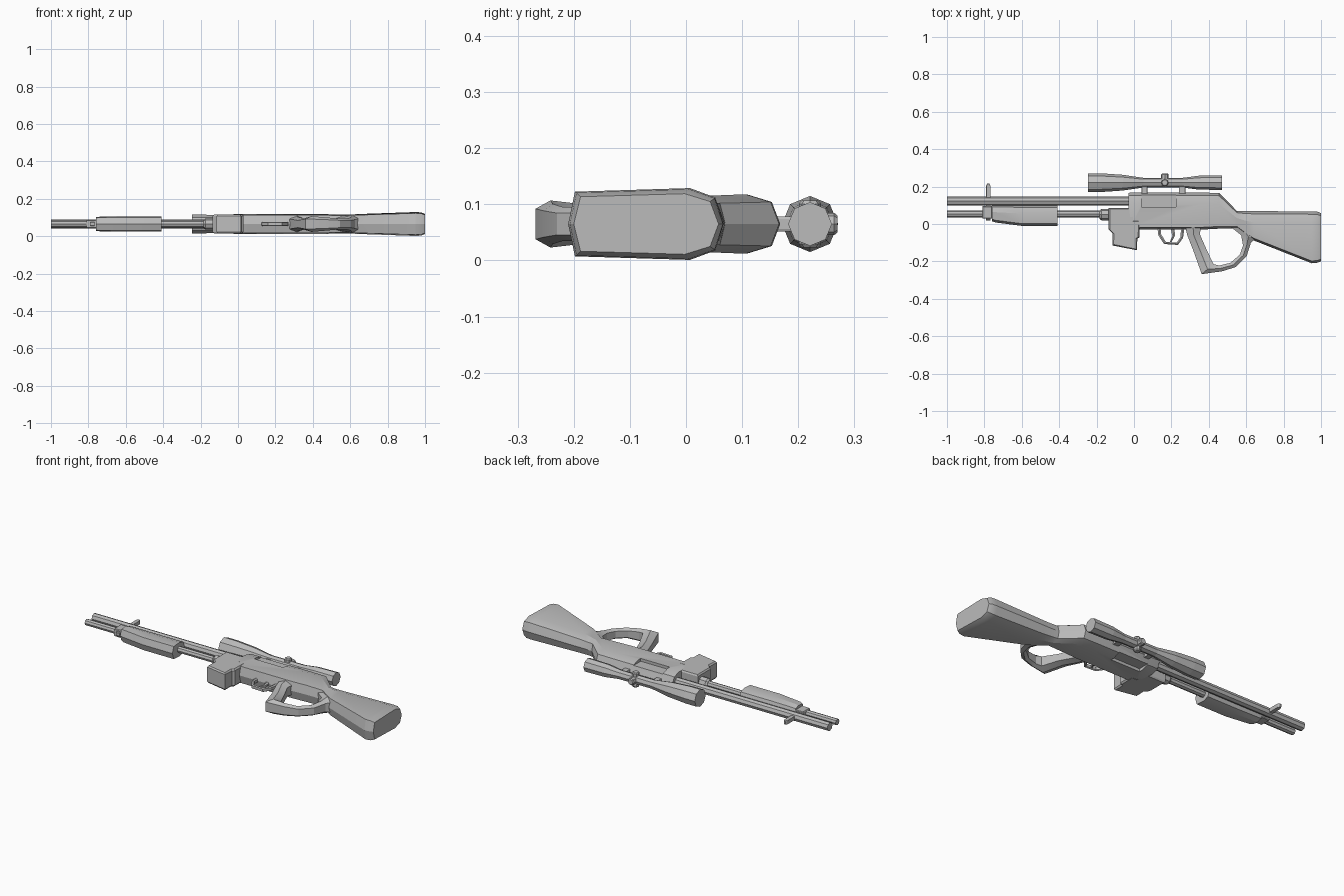
import bpy, bmesh, math
from mathutils import Vector

old = bpy.data.objects.get("Cube")
if old:
    bpy.data.objects.remove(old, do_unlink=True)

C = 0.065  # height of the model's middle plane

grey = bpy.data.materials.new("plain grey")
grey.use_nodes = True
grey.diffuse_color = (0.5, 0.5, 0.5, 1)
bsdf = next(n for n in grey.node_tree.nodes if n.type == 'BSDF_PRINCIPLED')
bsdf.inputs["Base Color"].default_value = (0.5, 0.5, 0.5, 1)


def skin(name, rings, smooth=True):
    """Join equal rings of points into a closed solid."""
    bm = bmesh.new()
    rows = [[bm.verts.new((x, y, z + C)) for x, y, z in r] for r in rings]
    n = len(rows[0])
    for a, b in zip(rows, rows[1:]):
        for i in range(n):
            j = (i + 1) % n
            bm.faces.new((a[i], a[j], b[j], b[i]))
    bm.faces.new(rows[0])
    bm.faces.new(rows[-1])
    bmesh.ops.recalc_face_normals(bm, faces=bm.faces)
    mesh = bpy.data.meshes.new(name)
    bm.to_mesh(mesh)
    bm.free()
    mesh.materials.append(grey)
    ob = bpy.data.objects.new(name, mesh)
    bpy.context.collection.objects.link(ob)
    bpy.context.view_layer.objects.active = ob
    for o in bpy.context.selected_objects:
        o.select_set(False)
    ob.select_set(True)
    if smooth:
        bpy.ops.object.shade_smooth_by_angle(angle=math.radians(22))
    return ob


def body(name, sections):
    """Loft along x; each section is x, top, bottom, half width."""
    rings = []
    for x, t, b, h in sections:
        c = min(0.06, 0.4 * (t - b))
        half = [(t - c * 0.25, 0.74 * h), (t - c, h), (b + 0.012, 0.9 * h)]
        rings.append([(x, t, 0)] + [(x, y, z) for y, z in half] + [(x, b, 0)]
                     + [(x, y, -z) for y, z in reversed(half)])
    return skin(name, rings)


def tube(name, profile, y, sides=8, axis='x', at=0.0):
    """Turned part: profile of (position, radius) along x, y or z."""
    rings = []
    for p, r in profile:
        ring = []
        for i in range(sides):
            a = math.tau * i / sides
            u, v = r * math.cos(a), r * math.sin(a)
            ring.append({'x': (p, y + u, v), 'y': (at + u, p, v),
                         'z': (at + u, y + v, p)}[axis])
        rings.append(ring)
    return skin(name, rings, smooth=False)


def prism(name, points, h, edge=0.006):
    """Side outline extruded across the middle plane, edges chamfered."""
    mid = sum((Vector(p) for p in points), Vector((0, 0))) / len(points)
    rings = []
    for z, inset in ((-h, edge), (edge - h, 0), (h - edge, 0), (h, edge)):
        ring = []
        for p in points:
            d = Vector(p) - mid
            q = mid + d * (1 - inset / d.length)
            ring.append((q.x, q.y, z))
        rings.append(ring)
    return skin(name, rings, smooth=False)


def box(name, x0, x1, y0, y1, h, edge=0.004):
    return prism(name, [(x0, y0), (x1, y0), (x1, y1), (x0, y1)], h, edge)


def ribbon(name, stations):
    """Bent bar: each station is outer point, inner point, half width."""
    rings = []
    for o, i, h in stations:
        o, i = Vector(o), Vector(i)
        m = (o + i) / 2
        pts = [(o, -0.65), (m, -1), (i, -0.65), (i, 0.65), (m, 1), (o, 0.65)]
        rings.append([(p.x, p.y, k * h) for p, k in pts])
    return skin(name, rings)


# Receiver flowing back into the stock
receiver = body("receiver_and_stock", [
    (-0.03, 0.165, -0.03, 0.050), (-0.02, 0.168, -0.03, 0.053),
    (0.36, 0.168, -0.03, 0.053), (0.455, 0.166, -0.025, 0.053),
    (0.55, 0.070, -0.025, 0.050), (0.59, 0.069, -0.055, 0.050),
    (0.64, 0.069, -0.088, 0.053), (0.95, 0.067, -0.210, 0.064),
    (0.98, 0.066, -0.207, 0.062), (1.0, 0.058, -0.200, 0.054)])

# Shallow ports cut into both sides near the top
for side in (-1, 1):
    cutter = skin("port_cutter", [
        [(x, y, side * z) for x, y in
         ((0.04, 0.09), (0.225, 0.09), (0.225, 0.3), (0.04, 0.3))]
        for z in (0.036, 0.1)], smooth=False)
    cutter.hide_render = True
    mod = receiver.modifiers.new("port", 'BOOLEAN')
    mod.operation, mod.solver, mod.object = 'DIFFERENCE', 'EXACT', cutter
    bpy.context.view_layer.objects.active = receiver
    bpy.ops.object.modifier_apply(modifier=mod.name)
    bpy.data.objects.remove(cutter, do_unlink=True)

# Open grip with its rear loop
ribbon("grip_loop", [
    ((0.27, 0.0), (0.36, 0.0), 0.045),
    ((0.285, -0.06), (0.352, -0.055), 0.038),
    ((0.32, -0.15), (0.385, -0.13), 0.030),
    ((0.362, -0.268), (0.425, -0.215), 0.042),
    ((0.47, -0.253), (0.455, -0.222), 0.036),
    ((0.545, -0.23), (0.515, -0.208), 0.030),
    ((0.603, -0.17), (0.565, -0.165), 0.030),
    ((0.625, -0.10), (0.583, -0.115), 0.036),
    ((0.65, -0.075), (0.573, -0.06), 0.045),
    ((0.64, -0.02), (0.52, -0.018), 0.045)])

# Front block, magazine, trigger and guard
box("front_block", -0.135, 0.0, -0.03, 0.085, 0.050, 0.008)
prism("magazine", [(-0.135, -0.03), (-0.115, -0.05), (-0.115, -0.115),
                   (0.015, -0.14), (0.018, -0.08), (0.03, -0.07),
                   (0.03, 0.02), (-0.135, 0.02)], 0.050, 0.008)
ribbon("trigger_guard", [
    ((0.125, -0.02), (0.145, -0.02), 0.012),
    ((0.13, -0.06), (0.145, -0.055), 0.012),
    ((0.16, -0.107), (0.17, -0.095), 0.012),
    ((0.235, -0.112), (0.228, -0.1), 0.012),
    ((0.262, -0.075), (0.248, -0.07), 0.012),
    ((0.27, -0.02), (0.252, -0.02), 0.012)])
ribbon("trigger", [
    ((0.195, -0.02), (0.215, -0.02), 0.008),
    ((0.205, -0.065), (0.22, -0.06), 0.008),
    ((0.19, -0.098), (0.2, -0.098), 0.006)])

# Barrel, lower tube and handguard
tube("barrel", [(-1.0, 0.024), (0.0, 0.024)], 0.122)
tube("lower_tube", [(-1.0, 0.018), (-0.1, 0.018)], 0.053)
tube("tube_collar", [(-0.185, 0.022), (-0.175, 0.03), (-0.12, 0.03)], 0.05)
body("handguard", [
    (-0.76, 0.098, 0.015, 0.036), (-0.74, 0.100, 0.008, 0.039),
    (-0.60, 0.100, -0.010, 0.040), (-0.41, 0.100, -0.010, 0.040)])

# Front sight
box("sight_bracket", -0.81, -0.76, 0.03, 0.095, 0.022)
prism("sight_post", [(-0.79, 0.02), (-0.768, 0.02), (-0.768, 0.205),
                     (-0.774, 0.217), (-0.784, 0.217), (-0.79, 0.205)],
      0.011, 0.003)

# Scope with mounts and adjustment knobs
tube("scope", [
    (-0.245, 0.050), (-0.175, 0.050), (-0.06, 0.042), (0.05, 0.026),
    (0.26, 0.026), (0.345, 0.037), (0.47, 0.039)], 0.221)
for name, x0, x1 in (("front_mount", 0.04, 0.072), ("rear_mount", 0.24, 0.275)):
    box(name, x0, x1, 0.14, 0.21, 0.013)
tube("top_knob", [(0.21, 0.02), (0.264, 0.02), (0.27, 0.015)], 0,
     axis='y', at=0.165)
tube("side_knobs", [(-0.042, 0.015), (-0.036, 0.02), (0.036, 0.02),
                    (0.042, 0.015)], 0.221, axis='z', at=0.165)
